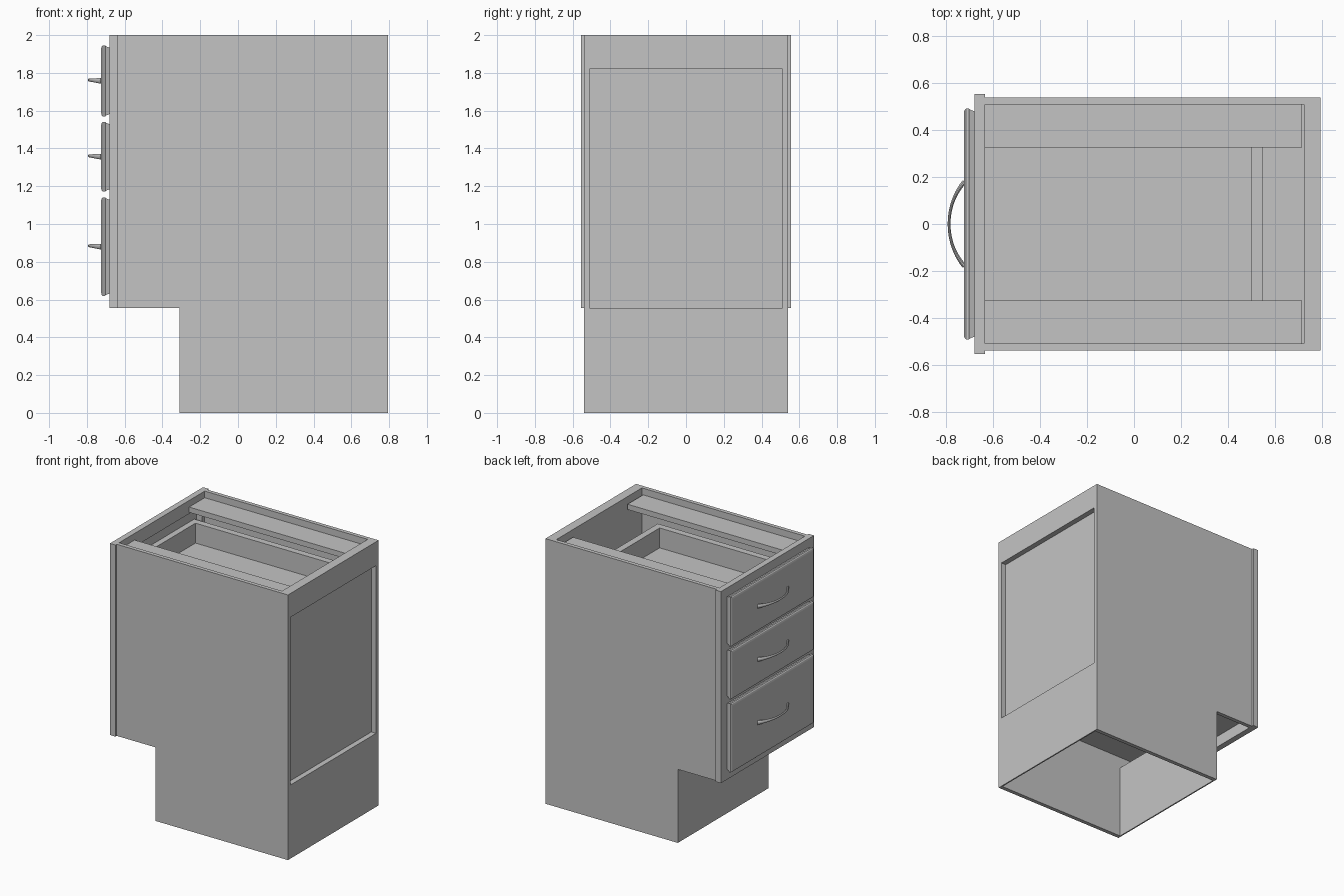
import bpy, bmesh, math

if "Cube" in bpy.data.objects:
    bpy.data.objects.remove(bpy.data.objects["Cube"])

GREY = (0.55, 0.55, 0.55, 1)
mat = bpy.data.materials.new("plain grey")
mat.use_nodes = True
mat.diffuse_color = GREY
mat.node_tree.nodes["Principled BSDF"].inputs["Base Color"].default_value = GREY


def finish(name, bm):
    bmesh.ops.recalc_face_normals(bm, faces=bm.faces)
    me = bpy.data.meshes.new(name)
    bm.to_mesh(me)
    bm.free()
    me.materials.append(mat)
    ob = bpy.data.objects.new(name, me)
    bpy.context.collection.objects.link(ob)
    return ob


def box(name, x, y, z):
    """Box from (min, max) pairs."""
    bm = bmesh.new()
    bmesh.ops.create_cube(bm, size=1)
    for v in bm.verts:
        for i, (a, b) in enumerate((x, y, z)):
            v.co[i] = a if v.co[i] < 0 else b
    return finish(name, bm)


def loft(name, rings):
    """Closed skin through rings of equal point count."""
    bm = bmesh.new()
    rs = [[bm.verts.new(p) for p in r] for r in rings]
    n = len(rs[0])
    for a, b in zip(rs, rs[1:]):
        for i in range(n):
            j = (i + 1) % n
            bm.faces.new((a[i], a[j], b[j], b[i]))
    bm.faces.new(rs[0])
    bm.faces.new(rs[-1])
    return finish(name, bm)


# Side panels with the toe-kick notch
side = [(-0.635, 0.555), (-0.31, 0.555), (-0.31, 0), (0.795, 0), (0.795, 2), (-0.635, 2)]
for name, s in (("left", 1), ("right", -1)):
    loft(name_side := f"side_panel_{name}",
         [[(x, s * y, z) for x, z in side] for y in (0.51, 0.54)])
    # Top support strip along each side
    y0, y1 = sorted((s * 0.325, s * 0.51))
    box(f"top_strip_{name}", (-0.635, 0.715), (y0, y1), (1.91, 1.95))
    # Face frame stile
    y0, y1 = sorted((s * 0.475, s * 0.555))
    box(f"frame_stile_{name}", (-0.68, -0.635), (y0, y1), (0.555, 2))

# Face frame rails
for i, (z0, z1) in enumerate(((0.555, 0.66), (1.11, 1.21), (1.51, 1.60), (1.90, 2.0))):
    box(f"frame_rail_{i + 1}", (-0.68, -0.635), (-0.475, 0.475), (z0, z1))

# Back, floor and toe kick
box("back_top_rail", (0.725, 0.795), (-0.51, 0.51), (1.82, 2))
box("back_panel", (0.725, 0.755), (-0.51, 0.51), (0.54, 1.82))
box("back_sill", (0.755, 0.795), (-0.51, 0.51), (0.54, 0.555))
box("back_lower_panel", (0.785, 0.795), (-0.51, 0.51), (0, 0.54))
box("cabinet_floor", (-0.635, 0.725), (-0.51, 0.51), (0.64, 0.67))
box("toe_kick", (-0.31, -0.30), (-0.51, 0.51), (0, 0.555))


def drawer(tag, z0, z1):
    # Front with chamfered edges
    rings = []
    for x, d in ((-0.68, 0.012), (-0.70, 0.004), (-0.703, 0), (-0.716, 0),
                 (-0.722, 0.006), (-0.725, 0.018)):
        y, a, b = 0.492 - d, z0 + d, z1 - d
        rings.append([(x, -y, a), (x, y, a), (x, y, b), (x, -y, b)])
    loft(f"{tag}_drawer_front", rings)

    # Open drawer box
    bot, top = z0 + 0.06, z1 - 0.145
    box(f"{tag}_drawer_bottom", (-0.68, 0.55), (-0.45, 0.45), (bot, bot + 0.02))
    box(f"{tag}_drawer_inner_front", (-0.68, -0.635), (-0.45, 0.45), (bot, top))
    box(f"{tag}_drawer_back", (0.50, 0.55), (-0.45, 0.45), (bot, top))
    for name, s in (("left", 1), ("right", -1)):
        y0, y1 = sorted((s * 0.40, s * 0.45))
        box(f"{tag}_drawer_side_{name}", (-0.635, 0.50), (y0, y1), (bot, top))

    # Bowed handle, thicker at its feet
    zc, n, k = (z0 + z1) / 2, 20, 10
    half = math.radians(47)
    r = 0.18 / math.sin(half)
    rings = []
    for i in range(n + 1):
        t = 2 * i / n - 1
        a = t * half
        bow = (math.cos(a) - math.cos(half)) / (1 - math.cos(half))
        cx, cy = -0.722 - 0.066 * bow, r * math.sin(a)
        slope = math.atan(0.066 / (1 - math.cos(half)) * math.sin(a) / (r * math.cos(a)))
        w, h = 0.006 + 0.004 * t * t, 0.008 + 0.008 * t * t
        ring = []
        for j in range(k):
            p = 2 * math.pi * j / k
            u = w * math.cos(p)
            ring.append((cx - u * math.cos(slope), cy + u * math.sin(slope),
                         zc + 0.005 * bow + h * math.sin(p)))
        rings.append(ring)
    handle = loft(f"{tag}_handle", rings)
    bpy.ops.object.select_all(action="DESELECT")
    handle.select_set(True)
    bpy.context.view_layer.objects.active = handle
    bpy.ops.object.shade_smooth_by_angle(angle=math.radians(40))


for tag, z0, z1 in (("top", 1.57, 1.945), ("middle", 1.172, 1.54), ("bottom", 0.62, 1.14)):
    drawer(tag, z0, z1)
